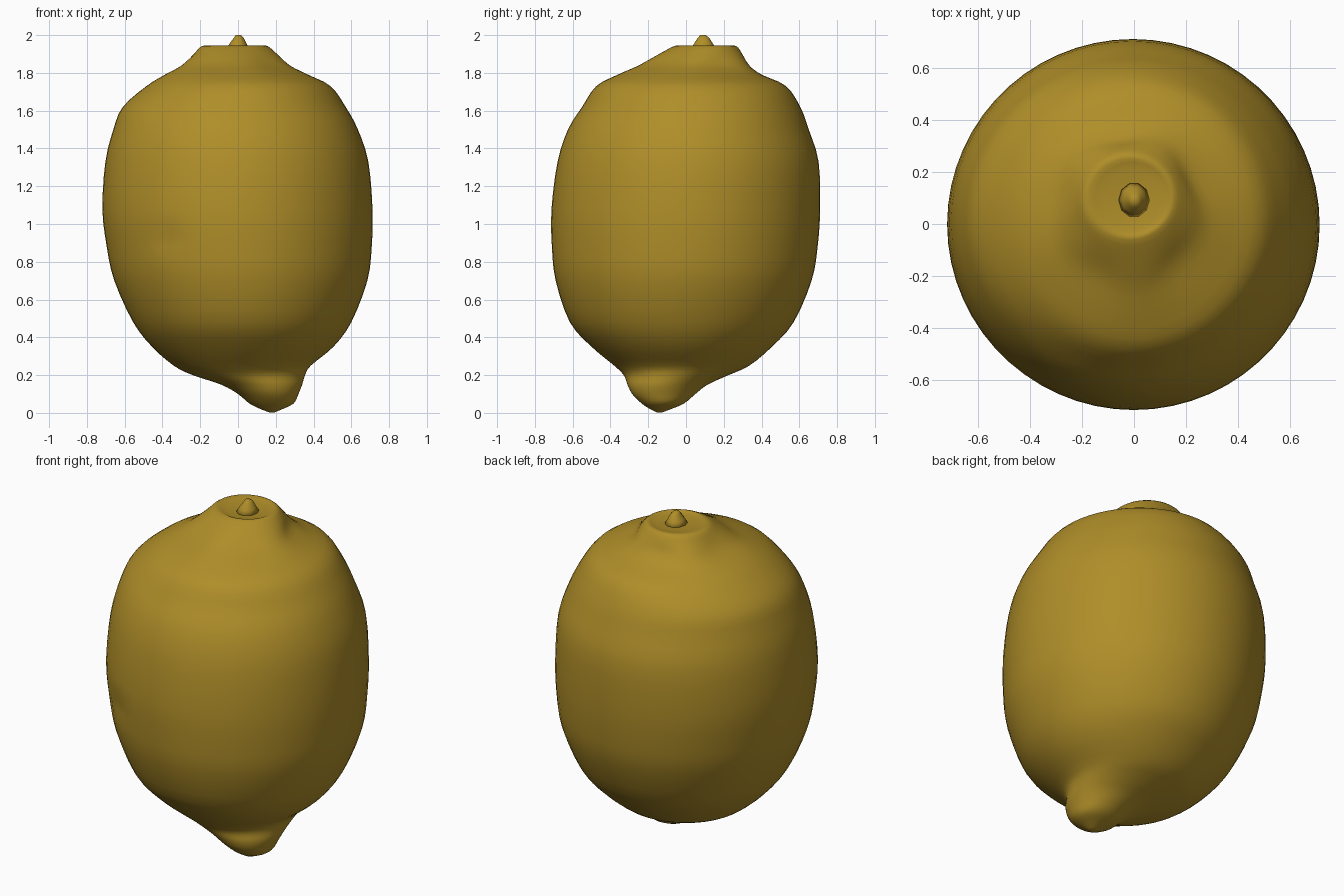
import bpy, bmesh, math
from mathutils import Vector

if "Cube" in bpy.data.objects:
    bpy.data.objects.remove(bpy.data.objects["Cube"])

# One peel colour
peel = bpy.data.materials.new("lemon peel")
peel.diffuse_color = (0.43, 0.27, 0.022, 1)
peel.use_nodes = True
peel.node_tree.nodes["Principled BSDF"].inputs["Base Color"].default_value = peel.diffuse_color

# Cross-sections of the fruit: z, x min, x max, y min, y max
SECTIONS = [
    (0.003, 0.165, 0.195, -0.155, -0.125),
    (0.02, 0.12, 0.235, -0.19, -0.08),
    (0.05, 0.06, 0.295, -0.235, -0.01),
    (0.10, 0.00, 0.32, -0.285, 0.05),
    (0.15, -0.09, 0.34, -0.31, 0.115),
    (0.20, -0.24, 0.355, -0.33, 0.225),
    (0.25, -0.34, 0.385, -0.38, 0.335),
    (0.35, -0.455, 0.505, -0.50, 0.455),
    (0.48, -0.555, 0.60, -0.615, 0.57),
    (0.70, -0.655, 0.685, -0.69, 0.665),
    (0.88, -0.695, 0.708, -0.71, 0.697),
    (1.08, -0.718, 0.712, -0.712, 0.71),
    (1.33, -0.702, 0.69, -0.68, 0.702),
    (1.50, -0.66, 0.635, -0.625, 0.65),
    (1.62, -0.61, 0.57, -0.55, 0.605),
    (1.73, -0.485, 0.49, -0.475, 0.53),
    (1.79, -0.39, 0.37, -0.36, 0.405),
    (1.84, -0.30, 0.265, -0.24, 0.34),
    (1.90, -0.235, 0.205, -0.14, 0.30),
    (1.943, -0.19, 0.155, -0.06, 0.265),
    (1.937, -0.13, 0.12, -0.03, 0.22),
    (1.93, -0.06, 0.06, 0.03, 0.15),
]


def smooth_sections(rows, steps):
    """Catmull-Rom interpolation between neighbouring sections."""
    out = []
    for i in range(len(rows) - 1):
        a, b, c, d = (rows[max(0, min(len(rows) - 1, i + k))] for k in (-1, 0, 1, 2))
        for s in range(steps):
            t = s / steps
            out.append(tuple(
                0.5 * (2 * q + (r - p) * t + (2 * p - 5 * q + 4 * r - w) * t * t
                       + (3 * q - p - 3 * r + w) * t ** 3)
                for p, q, r, w in zip(a, b, c, d)))
    out.append(rows[-1])
    return out


def loft(name, rows, sides, shape=None):
    """Skin elliptical rings, closed at both ends."""
    bm = bmesh.new()
    rings = []
    for z, x0, x1, y0, y1 in rows:
        ring = []
        for k in range(sides):
            a = 2 * math.pi * k / sides
            cx, cy = (x0 + x1) / 2, (y0 + y1) / 2
            p = Vector((cx + (x1 - x0) / 2 * math.cos(a),
                        cy + (y1 - y0) / 2 * math.sin(a), z))
            if shape:
                p = shape(p, a, Vector((cx, cy, z)))
            ring.append(bm.verts.new(p))
        rings.append(ring)
    for lo, hi in zip(rings, rings[1:]):
        for k in range(sides):
            n = (k + 1) % sides
            bm.faces.new((lo[k], lo[n], hi[n], hi[k]))
    bm.faces.new(rings[0][::-1])
    bm.faces.new(rings[-1])
    for f in bm.faces:
        f.smooth = True
    mesh = bpy.data.meshes.new(name)
    bm.to_mesh(mesh)
    bm.free()
    mesh.materials.append(peel)
    obj = bpy.data.objects.new(name, mesh)
    bpy.context.collection.objects.link(obj)
    return obj


def peel_shape(p, a, centre):
    # Soft ridges around the neck of the crown
    neck = math.exp(-((p.z - 1.85) / 0.05) ** 2)
    p = centre + (p - centre) * (1 + 0.04 * neck * math.cos(5 * a + 0.9))
    # Small dent in the front left of the skin
    d2 = ((p.x + 0.38) / 0.06) ** 2 + ((p.z - 0.92) / 0.04) ** 2
    if p.y < 0 and d2 < 9:
        p += (centre - p).normalized() * 0.025 * math.exp(-d2)
    return p


# Fruit with off-centre tip below and raised crown above
loft("lemon_body", smooth_sections(SECTIONS, 3), 60, peel_shape)

# Stem nub on the crown
loft("stem_nub", [
    (1.92, -0.065, 0.065, 0.02, 0.165),
    (1.955, -0.045, 0.045, 0.04, 0.145),
    (1.985, -0.022, 0.03, 0.06, 0.125),
    (2.0, -0.012, 0.015, 0.075, 0.105),
], 10)
